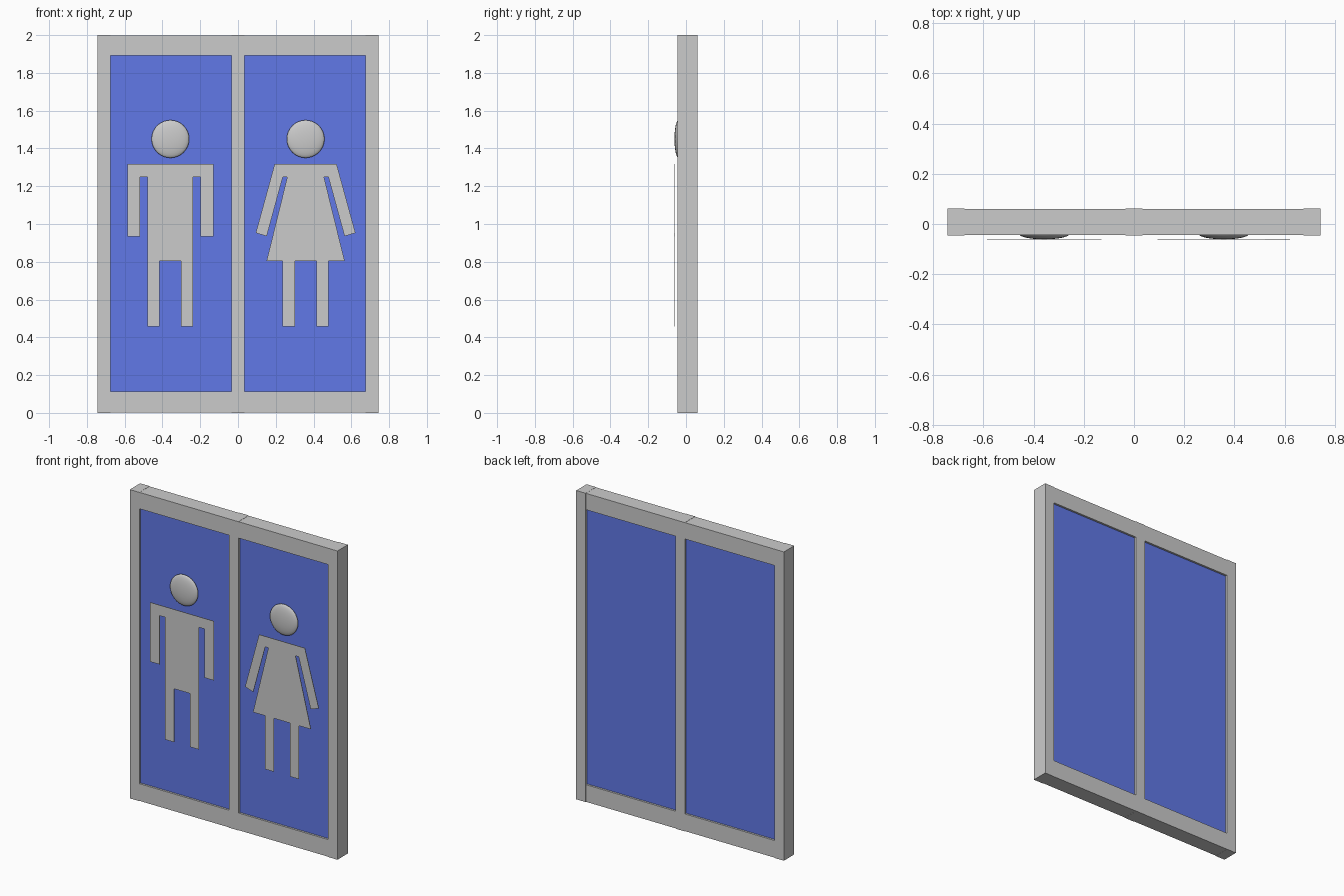
import bpy, bmesh

if "Cube" in bpy.data.objects:
    bpy.data.objects.remove(bpy.data.objects["Cube"])

blue = bpy.data.materials.new("panel_blue")
blue.diffuse_color = (0.12, 0.19, 0.8, 1)
blue.use_nodes = True
blue.node_tree.nodes["Principled BSDF"].inputs["Base Color"].default_value = blue.diffuse_color


def box(name, x0, x1, y0, y1, z0, z1, mat=None):
    bpy.ops.mesh.primitive_cube_add(
        size=1, location=((x0 + x1) / 2, (y0 + y1) / 2, (z0 + z1) / 2))
    ob = bpy.context.object
    ob.name = name
    ob.scale = (x1 - x0, y1 - y0, z1 - z0)
    bpy.ops.object.transform_apply(location=False, rotation=False, scale=True)
    if mat:
        ob.data.materials.append(mat)
    return ob


def cutout(name, cx, half, y0=-0.062, y1=-0.059):
    """Thin symmetric sheet from the right half of its outline (dx, z)."""
    outline = half + [(-x, z) for x, z in reversed(half)]
    bm = bmesh.new()
    face = bm.faces.new([bm.verts.new((cx + x, y0, z)) for x, z in outline])
    ext = bmesh.ops.extrude_face_region(bm, geom=[face], use_keep_orig=True)
    for v in ext["geom"]:
        if isinstance(v, bmesh.types.BMVert):
            v.co.y = y1
    bmesh.ops.recalc_face_normals(bm, faces=bm.faces)
    me = bpy.data.meshes.new(name)
    bm.to_mesh(me)
    bm.free()
    ob = bpy.data.objects.new(name, me)
    bpy.context.collection.objects.link(ob)
    return ob


def head(name, cx):
    bpy.ops.mesh.primitive_uv_sphere_add(
        segments=32, ring_count=16, radius=1, location=(cx, -0.04, 1.45))
    ob = bpy.context.object
    ob.name = name
    ob.scale = (0.1, 0.021, 0.1)
    bpy.ops.object.transform_apply(location=False, rotation=False, scale=True)
    bpy.ops.object.shade_smooth()


# Upright frame members
YF, YB = -0.045, 0.061
for name, x0, x1 in (("left_stile", -0.744, -0.676),
                     ("centre_mullion", -0.034, 0.034),
                     ("right_stile", 0.676, 0.744)):
    box(name, x0, x1, YF, YB, 0, 2)

# Rails and recessed blue panels, one set for each side
for side, x0, x1 in (("left", -0.676, -0.034), ("right", 0.034, 0.676)):
    box(side + "_bottom_rail", x0, x1, YF + 0.002, YB - 0.002, 0.001, 0.112)
    box(side + "_top_rail", x0, x1, YF + 0.002, YB - 0.002, 1.893, 1.999)
    box(side + "_panel", x0, x1, YF + 0.015, YB - 0.015, 0.112, 1.893, blue)

# Pictogram bodies
cutout("trousers_figure", -0.358, [
    (0.228, 1.318), (0.228, 0.934), (0.16, 0.934), (0.16, 1.25),
    (0.121, 1.25), (0.121, 0.458), (0.057, 0.458), (0.057, 0.804)])
cutout("dress_figure", 0.358, [
    (0.164, 1.318), (0.264, 0.953), (0.206, 0.935), (0.12, 1.25),
    (0.097, 1.25), (0.207, 0.804), (0.122, 0.804), (0.122, 0.458),
    (0.057, 0.458), (0.057, 0.804)])

# Flattened domed heads
head("trousers_figure_head", -0.358)
head("dress_figure_head", 0.358)
